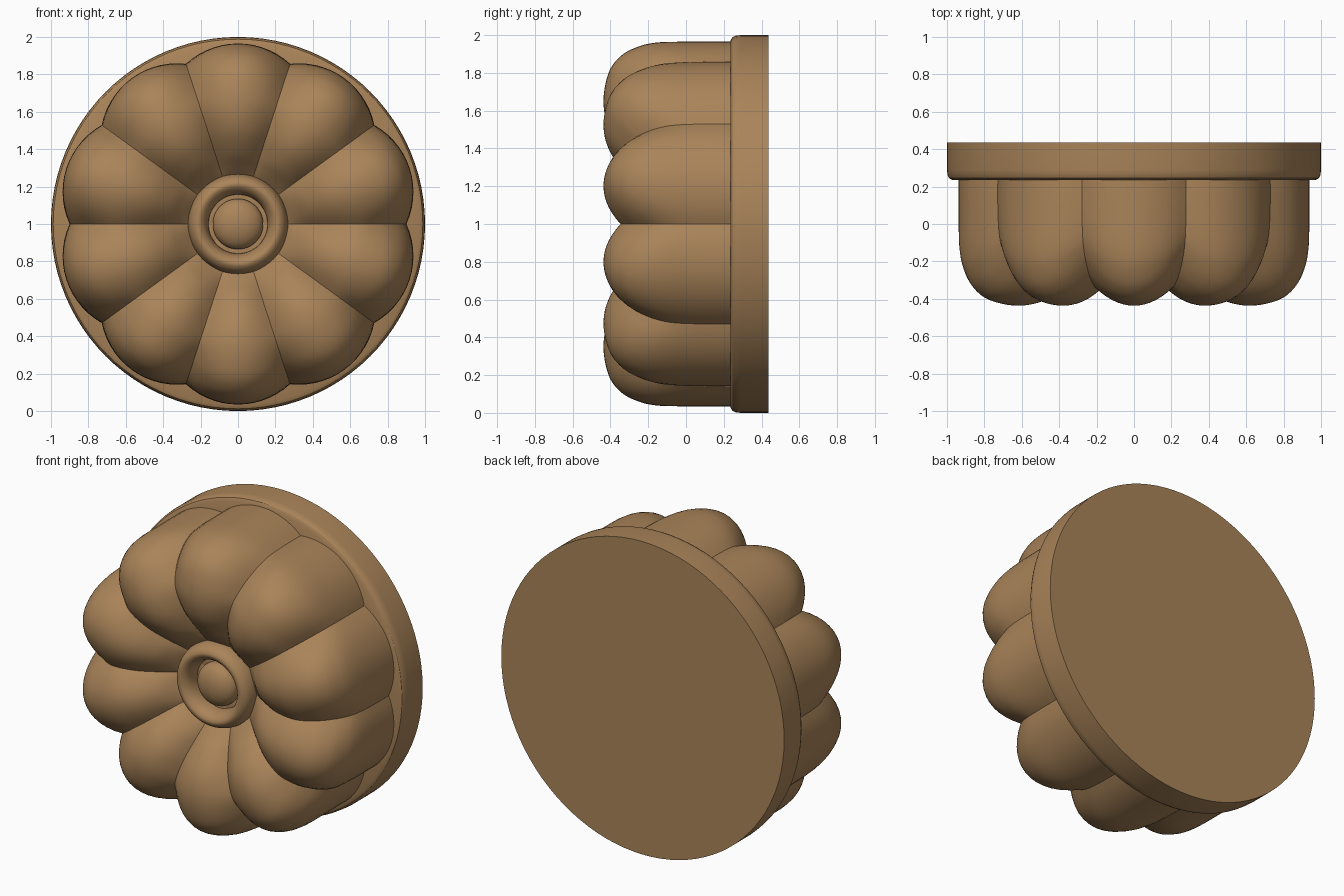
import bpy, bmesh, math
from mathutils import Vector

if "Cube" in bpy.data.objects:
    bpy.data.objects.remove(bpy.data.objects["Cube"])

bronze = bpy.data.materials.new("bronze_brown")
bronze.diffuse_color = (0.40, 0.23, 0.10, 1)
bronze.use_nodes = True
bronze.node_tree.nodes["Principled BSDF"].inputs["Base Color"].default_value = bronze.diffuse_color


def spline(pts, n=5):
    """Smooth curve through (radius, y) points."""
    p = [Vector(q) for q in pts]
    p = [2 * p[0] - p[1]] + p + [2 * p[-1] - p[-2]]
    out = []
    for a, b, c, d in zip(p, p[1:], p[2:], p[3:]):
        for k in range(n):
            t = k / n
            out.append(0.5 * (2 * b + (c - a) * t + (2 * a - 5 * b + 4 * c - d) * t * t
                              + (3 * b - a - 3 * c + d) * t ** 3))
    out.append(p[-2])
    return out


def revolve(name, profile_at, steps):
    """Sweep a closed profile about the y axis; profile may vary with the step."""
    bm = bmesh.new()
    rows = []
    for i in range(steps):
        a = 2 * math.pi * i / steps
        rows.append([bm.verts.new((r * math.cos(a), y, 1 + r * math.sin(a)))
                     for r, y in profile_at(i)])
    for i in range(steps):
        r0, r1 = rows[i], rows[(i + 1) % steps]
        for j in range(len(r0) - 1):
            bm.faces.new((r0[j], r0[j + 1], r1[j + 1], r1[j]))
    bmesh.ops.remove_doubles(bm, verts=bm.verts, dist=1e-5)
    bmesh.ops.recalc_face_normals(bm, faces=bm.faces)
    me = bpy.data.meshes.new(name)
    bm.to_mesh(me)
    bm.free()
    me.materials.append(bronze)
    ob = bpy.data.objects.new(name, me)
    bpy.context.collection.objects.link(ob)
    bpy.ops.object.select_all(action='DESELECT')
    ob.select_set(True)
    bpy.context.view_layer.objects.active = ob
    bpy.ops.object.shade_smooth_by_angle(angle=math.radians(32))
    return ob


# Ten-lobed body: blend between petal ridge and valley profiles
ridge = spline([(.965, .3), (.965, .05), (.962, -.14), (.94, -.25), (.89, -.345), (.80, -.41),
                (.65, -.437), (.51, -.41), (.39, -.335), (.31, -.255), (.25, -.19)])
valley = spline([(.90, .3), (.90, .08), (.89, -.06), (.865, -.145), (.82, -.22), (.755, -.29),
                 (.65, -.345), (.51, -.328), (.39, -.27), (.31, -.22), (.25, -.18)])
SEG = 14


def petal_profile(i):
    t = 2 * (i % SEG) / SEG - 1
    w = 1 - t * t
    return [(0, .3)] + [tuple(v.lerp(r, w)) for r, v in zip(ridge, valley)] + [(0, -.18)]


revolve("petal_body", petal_profile, SEG * 10)

# Backing flange with rounded front edge
flange = [(0, .437), (1, .437), (1, .29), (.997, .262), (.988, .245), (.97, .235), (.8, .235), (0, .235)]
revolve("back_flange", lambda i: flange, 96)

# Raised ring around the centre
ring = spline([(.268, -.14), (.266, -.21), (.248, -.262), (.213, -.285), (.178, -.262), (.16, -.215), (.157, -.14)])
ring = [(0, -.14)] + [tuple(p) for p in ring] + [(0, -.14)]
revolve("centre_ring", lambda i: ring, 64)

# Domed centre button
dome = [(0, -.15), (.135, -.15)] + [(.135 * math.cos(a), -.2 - .08 * math.sin(a))
                                    for a in [k * math.pi / 20 for k in range(11)]]
revolve("centre_button", lambda i: dome, 48)
